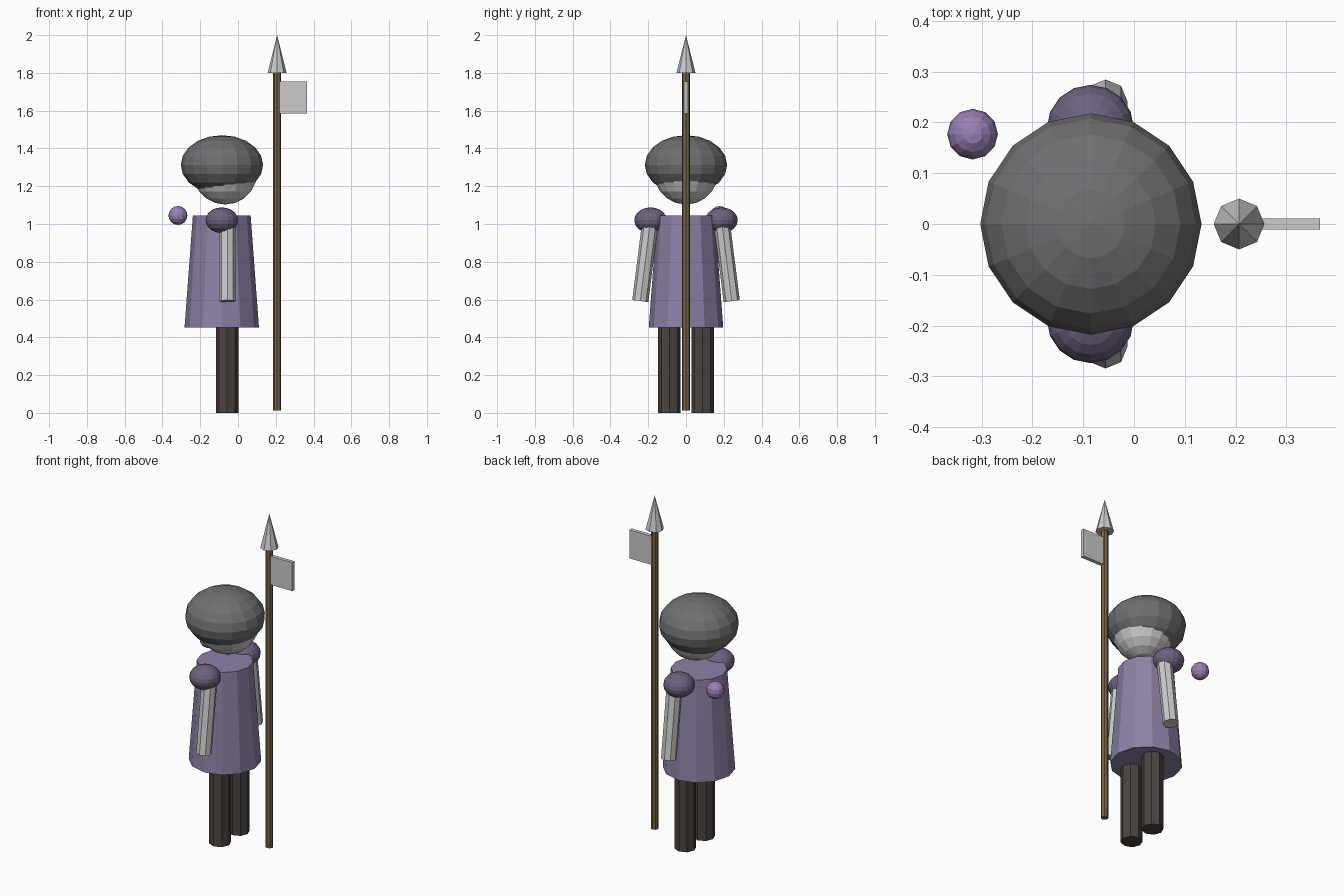
import bpy
from mathutils import Vector

if "Cube" in bpy.data.objects:
    bpy.data.objects.remove(bpy.data.objects["Cube"])


def finish(name, color):
    ob = bpy.context.object
    ob.name = name
    if color:
        mat = bpy.data.materials.get(color[0]) or bpy.data.materials.new(color[0])
        mat.diffuse_color = (*color[1], 1)
        mat.use_nodes = True
        mat.node_tree.nodes["Principled BSDF"].inputs["Base Color"].default_value = mat.diffuse_color
        ob.data.materials.append(mat)
    return ob


def rod(name, a, b, r1, r2, sides, color=None):
    # tapered prism running from point a to point b
    a, b = Vector(a), Vector(b)
    d = b - a
    bpy.ops.mesh.primitive_cone_add(
        vertices=sides, radius1=r1, radius2=r2, depth=d.length, location=(a + b) / 2,
        rotation=Vector((0, 0, 1)).rotation_difference(d).to_euler())
    return finish(name, color)


def ball(name, loc, scale, segs, rings, color=None):
    bpy.ops.mesh.primitive_uv_sphere_add(segments=segs, ring_count=rings, radius=1, location=loc)
    bpy.context.object.scale = scale
    return finish(name, color)


PURPLE = ("purple_cloth", (0.27, 0.22, 0.38))
BRIGHT = ("purple_orb", (0.31, 0.22, 0.46))
DUSK = ("dark_purple", (0.15, 0.12, 0.21))
DARK = ("dark_trousers", (0.07, 0.06, 0.055))
HAIR = ("dark_grey", (0.16, 0.16, 0.165))
WOOD = ("wood", (0.2, 0.13, 0.06))

# body
rod("tunic", (-0.086, 0, 0.453), (-0.086, 0, 1.045), 0.197, 0.153, 12, PURPLE)
ball("head", (-0.068, 0, 1.273), (0.17, 0.17, 0.17), 16, 10)
ball("hair", (-0.085, 0, 1.313), (0.218, 0.218, 0.157), 16, 10, HAIR)

# paired limbs
for s, side in ((-1, "right"), (1, "left")):
    rod(side + "_leg", (-0.057, s * 0.088, 0), (-0.057, s * 0.088, 0.47), 0.06, 0.06, 8, DARK)
    rod(side + "_arm", (-0.056, s * 0.242, 0.592), (-0.056, s * 0.188, 1.02), 0.043, 0.043, 8)
    ball(side + "_shoulder", (-0.086, s * 0.188, 1.02), (0.086, 0.086, 0.068), 16, 10, DUSK)

# floating orb behind the shoulder
ball("orb", (-0.318, 0.177, 1.045), (0.05, 0.05, 0.05), 12, 8, BRIGHT)

# spear with pennant
rod("spear_shaft", (0.207, 0, 0.012), (0.207, 0, 1.81), 0.021, 0.021, 8, WOOD)
rod("spear_tip", (0.207, 0, 1.8), (0.207, 0, 2.0), 0.05, 0, 8)
bpy.ops.mesh.primitive_cube_add(size=1, location=(0.286, 0, 1.67))
bpy.context.object.scale = (0.16, 0.022, 0.17)
finish("pennant", None)
